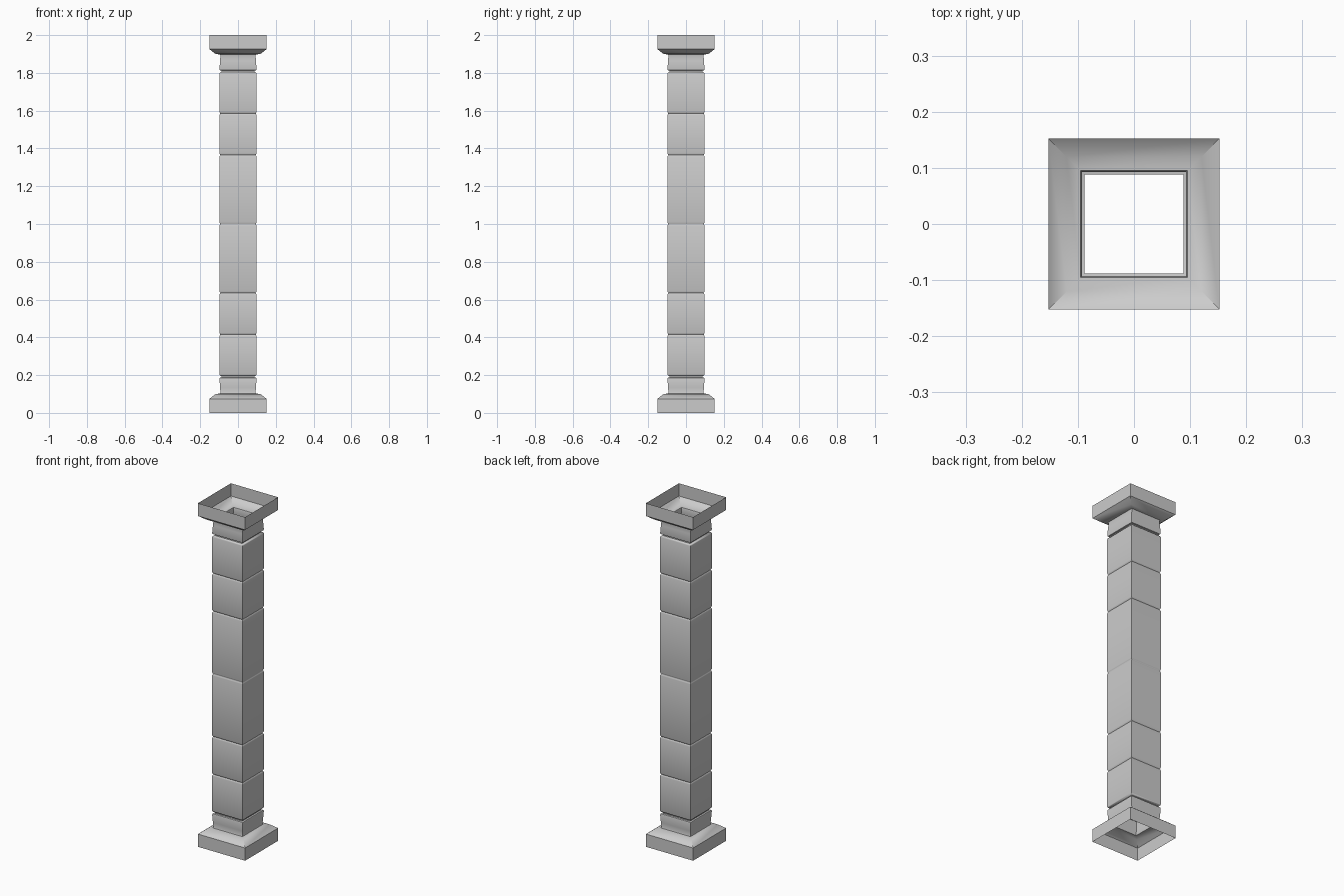
import bpy, bmesh

if "Cube" in bpy.data.objects:
    bpy.data.objects.remove(bpy.data.objects["Cube"])

SHAFT, GROOVE, DEEP = 0.098, 0.093, 0.088   # half-widths


def square_shell(name, profile):
    """Open square tube swept through (half_width, z), mirrored about z = 1."""
    bm = bmesh.new()
    rings = [[bm.verts.new((sx * w, sy * w, z - 1))
              for sx, sy in ((-1, -1), (1, -1), (1, 1), (-1, 1))]
             for w, z in profile]
    for a, b in zip(rings, rings[1:]):
        for i in range(4):
            j = (i + 1) % 4
            bm.faces.new((a[i], a[j], b[j], b[i]))
    me = bpy.data.meshes.new(name)
    bm.to_mesh(me)
    bm.free()
    ob = bpy.data.objects.new(name, me)
    bpy.context.collection.objects.link(ob)
    ob.location.z = 1
    mod = ob.modifiers.new("top_half", 'MIRROR')
    mod.use_axis = (False, False, True)
    bpy.context.view_layer.objects.active = ob
    ob.select_set(True)
    bpy.ops.object.shade_smooth_by_angle(angle=0.9)
    ob.select_set(False)
    return ob


# Plinth and capital: flared block with a slightly waisted neck
square_shell("plinth_and_capital", [
    (0.152, 0.0), (0.152, 0.074), (0.12, 0.099), (0.095, 0.103),
    (0.093, 0.11), (0.095, 0.135), (0.098, 0.18), (0.096, 0.186),
    (DEEP, 0.188), (DEEP, 0.195)])

# Shaft blocks with eased edges, separated by narrow grooves
levels = [0.195, 0.415, 0.635, 1.0]
for n, (lo, hi) in enumerate(zip(levels, levels[1:])):
    start = DEEP if n == 0 else GROOVE
    square_shell(f"shaft_block_{n + 1}", [
        (start, lo), (0.0955, lo + 0.003), (SHAFT, lo + 0.009),
        (SHAFT, hi - 0.009), (0.0965, hi - 0.004), (GROOVE, hi)])
